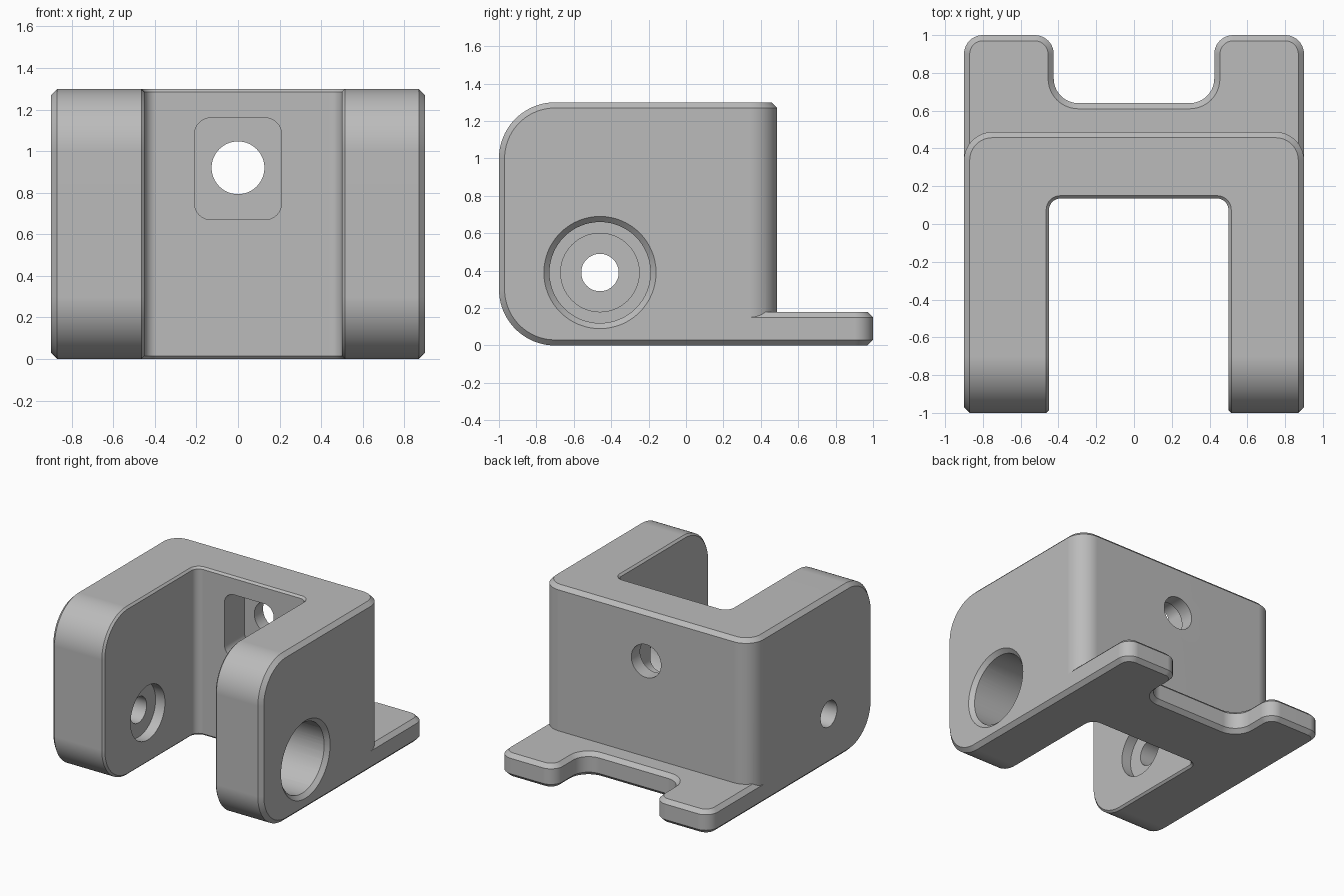
import bpy, bmesh, math
from mathutils import Matrix, Vector

if "Cube" in bpy.data.objects:
    bpy.data.objects.remove(bpy.data.objects["Cube"])

grey = bpy.data.materials.new("plain grey")
grey.use_nodes = True
grey.diffuse_color = (0.5, 0.5, 0.5, 1)
grey.node_tree.nodes["Principled BSDF"].inputs["Base Color"].default_value = grey.diffuse_color


def prism(outline, height):
    bm = bmesh.new()
    base = bm.faces.new([bm.verts.new((x, y, 0)) for x, y in outline])
    top = bmesh.ops.extrude_face_region(bm, geom=[base])["geom"]
    moved = [v for v in top if isinstance(v, bmesh.types.BMVert)]
    bmesh.ops.translate(bm, verts=moved, vec=(0, 0, height))
    bmesh.ops.recalc_face_normals(bm, faces=bm.faces)
    return bm


def bevel(bm, test, size, segments=1):
    """Bevel sharp edges whose two ends both pass the test."""
    edges = [e for e in bm.edges if e.calc_face_angle(0) > math.radians(40)
             and test(e.verts[0].co, e.verts[1].co)]
    bmesh.ops.bevel(bm, geom=edges, offset=size, offset_type='OFFSET', segments=segments,
                    profile=0.5, affect='EDGES', clamp_overlap=False)


def upright(a, b):
    return abs(a.z - b.z) > 0.01 and (a - b).xy.length < 0.001


def finish(bm, name):
    mesh = bpy.data.meshes.new(name)
    bm.to_mesh(mesh)
    bm.free()
    mesh.materials.append(grey)
    obj = bpy.data.objects.new(name, mesh)
    bpy.context.collection.objects.link(obj)
    return obj


def cone(start, end, r1, r2):
    start, end = Vector(start), Vector(end)
    axis = end - start
    turn = axis.to_track_quat('Z', 'Y').to_matrix().to_4x4()
    bm = bmesh.new()
    bmesh.ops.create_cone(bm, cap_ends=True, segments=64, radius1=r1, radius2=r2, depth=axis.length,
                          matrix=Matrix.Translation((start + end) / 2) @ turn)
    return finish(bm, "cutter")


def combine(target, tool, operation):
    mod = target.modifiers.new("combine", 'BOOLEAN')
    mod.operation, mod.solver, mod.object = operation, 'EXACT', tool
    bpy.context.view_layer.objects.active = target
    bpy.ops.object.modifier_apply(modifier=mod.name)
    bpy.data.objects.remove(tool)


# U-shaped body: rounded arm tips, rounded back corners, fine chamfer round the slot
left, right, back = -0.45, 0.5, 0.135
bm = prism([(-0.9, -1), (left, -1), (left, back), (right, back),
            (right, -1), (0.9, -1), (0.9, 0.487), (-0.9, 0.487)], 1.3)
bevel(bm, lambda a, b: upright(a, b) and min(a.y, b.y) > 0.4, 0.15, 12)
bevel(bm, lambda a, b: upright(a, b) and abs(a.y - back) < 0.001, 0.06, 8)
bevel(bm, lambda a, b: max(a.y, b.y) < -0.99 and abs(a.z - b.z) < 0.001, 0.3, 20)


def in_slot(p):
    return left - 0.001 < p.x < right + 0.001 and p.y < back + 0.001


bevel(bm, lambda a, b: not (in_slot(a) or in_slot(b)), 0.03)
bevel(bm, lambda a, b: in_slot(a) and in_slot(b), 0.015)
body = finish(bm, "bracket_body")

# Mounting plate with a notch between two rear tabs
bm = prism([(-0.9, 0.25), (0.9, 0.25), (0.9, 1), (0.425, 1), (0.425, 0.64),
            (-0.425, 0.64), (-0.425, 1), (-0.9, 1)], 0.18)
bevel(bm, lambda a, b: upright(a, b) and a.y > 0.9, 0.1, 10)
bevel(bm, lambda a, b: upright(a, b) and abs(a.y - 0.64) < 0.001, 0.13, 10)
bevel(bm, lambda a, b: abs(a.z - b.z) < 0.001, 0.03)
combine(body, finish(bm, "mounting_plate"), 'UNION')

# Side bore with chamfered mouth, opposite counterbore and pin hole
y, z = -0.46, 0.39
cuts = [cone((0.3, y, z), (1.1, y, z), 0.27, 0.27),
        cone((0.85, y, z), (0.95, y, z), 0.25, 0.35),
        cone((-0.53, y, z), (-0.2, y, z), 0.21, 0.21),
        cone((-1.1, y, z), (-0.3, y, z), 0.1, 0.1),
        cone((0, 0.2, 0.92), (0, 0.7, 0.92), 0.127, 0.127)]

# Rounded square pocket inside the back wall
bm = prism([(-0.21, -0.245), (0.21, -0.245), (0.21, 0.245), (-0.21, 0.245)], 0.37)
bevel(bm, upright, 0.08, 8)
bm.transform(Matrix.Translation((0, 0.38, 0.915)) @ Matrix.Rotation(math.pi / 2, 4, 'X'))
cuts.append(finish(bm, "cutter"))
for cut in cuts:
    combine(body, cut, 'DIFFERENCE')

# Smooth rounds with crisp chamfers
body.select_set(True)
bpy.context.view_layer.objects.active = body
bpy.ops.object.shade_smooth_by_angle(angle=math.radians(30))
body.modifiers.new("even shading", 'WEIGHTED_NORMAL').keep_sharp = True
